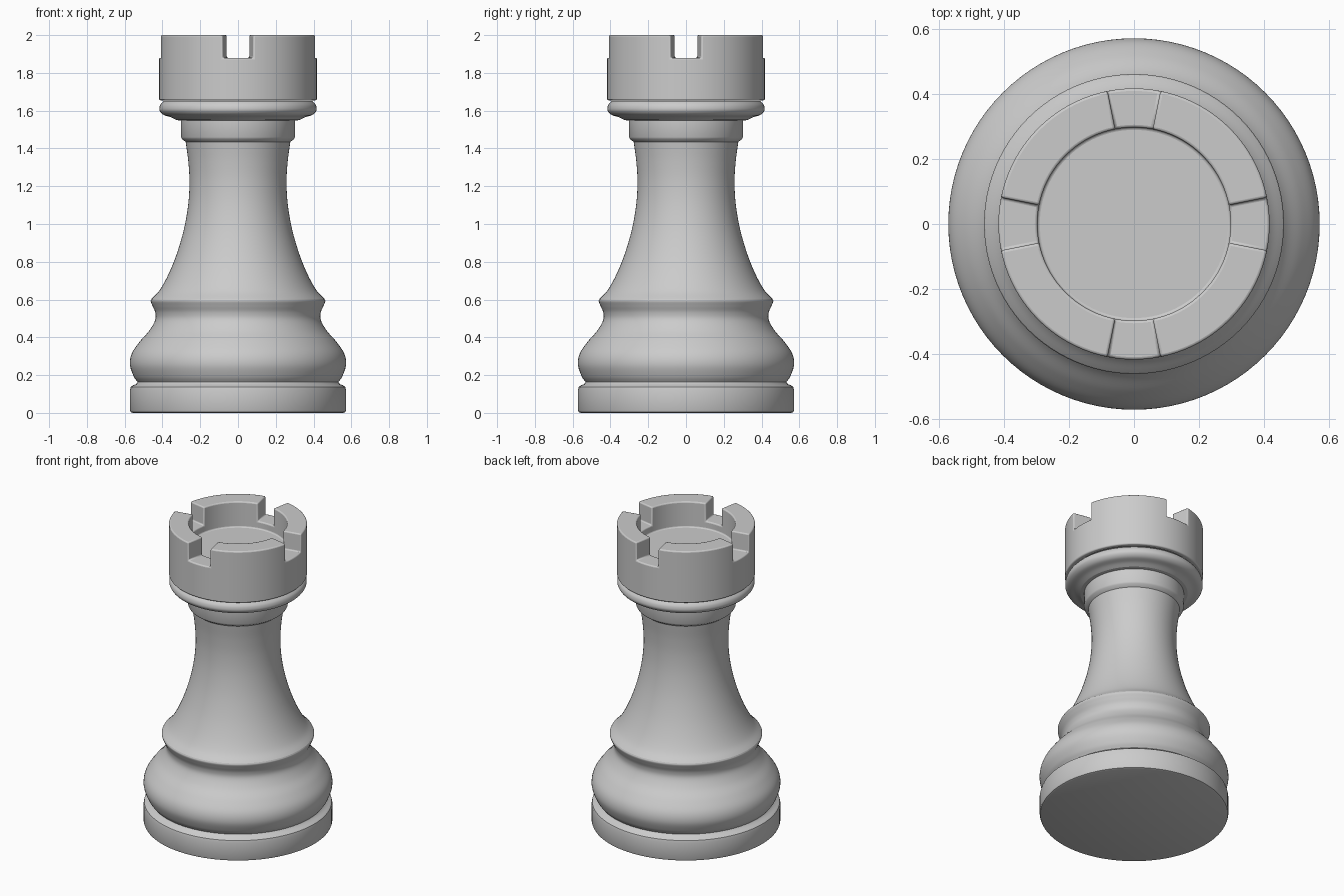
import bpy, bmesh, math
from mathutils import Vector

if "Cube" in bpy.data.objects:
    bpy.data.objects.remove(bpy.data.objects["Cube"])

SEGS = 96  # divisible by 32 so the notches fall on segment edges


def smooth(pts, steps=6):
    """Catmull-Rom curve through (radius, z) points."""
    p = [Vector(q) for q in pts]
    p = [2 * p[0] - p[1]] + p + [2 * p[-1] - p[-2]]
    out = []
    for a, b, c, d in zip(p, p[1:], p[2:], p[3:]):
        for k in range(steps):
            t = k / steps
            out.append(0.5 * (2 * b + (c - a) * t + (2 * a - 5 * b + 4 * c - d) * t * t
                              + (3 * b - a - 3 * c + d) * t ** 3))
    return [tuple(v) for v in out] + [tuple(pts[-1])]


def lathe(profile):
    """Revolve a bottom-to-top profile around z; radius 0 makes a pole."""
    bm = bmesh.new()
    rings = []
    for r, z in profile:
        if r < 1e-6:
            rings.append([bm.verts.new((0, 0, z))] * SEGS)
        else:
            rings.append([bm.verts.new((r * math.cos(i * math.tau / SEGS),
                                        r * math.sin(i * math.tau / SEGS), z))
                          for i in range(SEGS)])
    for lo, hi in zip(rings, rings[1:]):
        for i in range(SEGS):
            j = (i + 1) % SEGS
            bm.faces.new(list(dict.fromkeys((lo[i], lo[j], hi[j], hi[i]))))
    return bm


def finish(bm, name, bevel=0):
    mesh = bpy.data.meshes.new(name)
    bm.to_mesh(mesh)
    bm.free()
    obj = bpy.data.objects.new(name, mesh)
    bpy.context.collection.objects.link(obj)
    if bevel:
        mod = obj.modifiers.new("bevel", 'BEVEL')
        mod.width, mod.segments = bevel, 3
        mod.limit_method, mod.angle_limit = 'ANGLE', math.radians(40)
    bpy.ops.object.select_all(action='DESELECT')
    obj.select_set(True)
    bpy.context.view_layer.objects.active = obj
    bpy.ops.object.shade_smooth_by_angle(angle=math.radians(35))
    return obj


# Flat foot disc with softened edges
foot = [(0, 0), (0.558, 0), (0.568, 0.004), (0.572, 0.014), (0.572, 0.12),
        (0.568, 0.137), (0.556, 0.146), (0.54, 0.152), (0.532, 0.163)]
finish(lathe(foot), "foot")

# Rounded bulge flaring up to the skirt edge
bulge = smooth([(0.532, 0.163), (0.553, 0.195), (0.572, 0.255), (0.562, 0.315),
                (0.52, 0.378), (0.47, 0.435), (0.439, 0.49), (0.438, 0.53),
                (0.452, 0.565), (0.462, 0.59), (0.459, 0.602)])
finish(lathe(bulge), "bulge")

# Tapering concave stem
stem = smooth([(0.459, 0.602), (0.415, 0.65), (0.37, 0.73), (0.325, 0.84),
               (0.287, 0.97), (0.264, 1.1), (0.257, 1.22), (0.263, 1.33),
               (0.277, 1.435)])
finish(lathe(stem), "stem")

# Plain collar under the ring
collar = [(0.277, 1.435), (0.297, 1.45), (0.302, 1.46), (0.302, 1.548), (0.325, 1.55)]
finish(lathe(collar), "collar")

# Rounded ring
ring = smooth([(0.325, 1.55), (0.355, 1.565), (0.395, 1.578), (0.415, 1.6),
               (0.414, 1.625), (0.402, 1.643), (0.39, 1.652)])
finish(lathe(ring), "ring")

# Cup-shaped turret; the rim is extruded everywhere except four notches
bm = lathe([(0.39, 1.655), (0.418, 1.655), (0.418, 1.88), (0.298, 1.88),
            (0.298, 1.83), (0, 1.83)])
bm.normal_update()
merlons = []
for f in bm.faces:
    c = f.calc_center_median()
    if abs(c.z - 1.88) < 0.001 and f.normal.z > 0.9:
        a = math.degrees(math.atan2(c.y, c.x)) % 90
        if 11.25 < a < 78.75:
            merlons.append(f)
new = bmesh.ops.extrude_face_region(bm, geom=merlons)["geom"]
bmesh.ops.delete(bm, geom=[f for f in merlons if f.is_valid], context='FACES_ONLY')
bmesh.ops.translate(bm, vec=(0, 0, 0.12),
                    verts=[v for v in new if isinstance(v, bmesh.types.BMVert)])
# remove stray edges and vertices left under the merlons
bmesh.ops.delete(bm, geom=[e for e in bm.edges if not e.link_faces], context='EDGES')
finish(bm, "turret", bevel=0.008)
